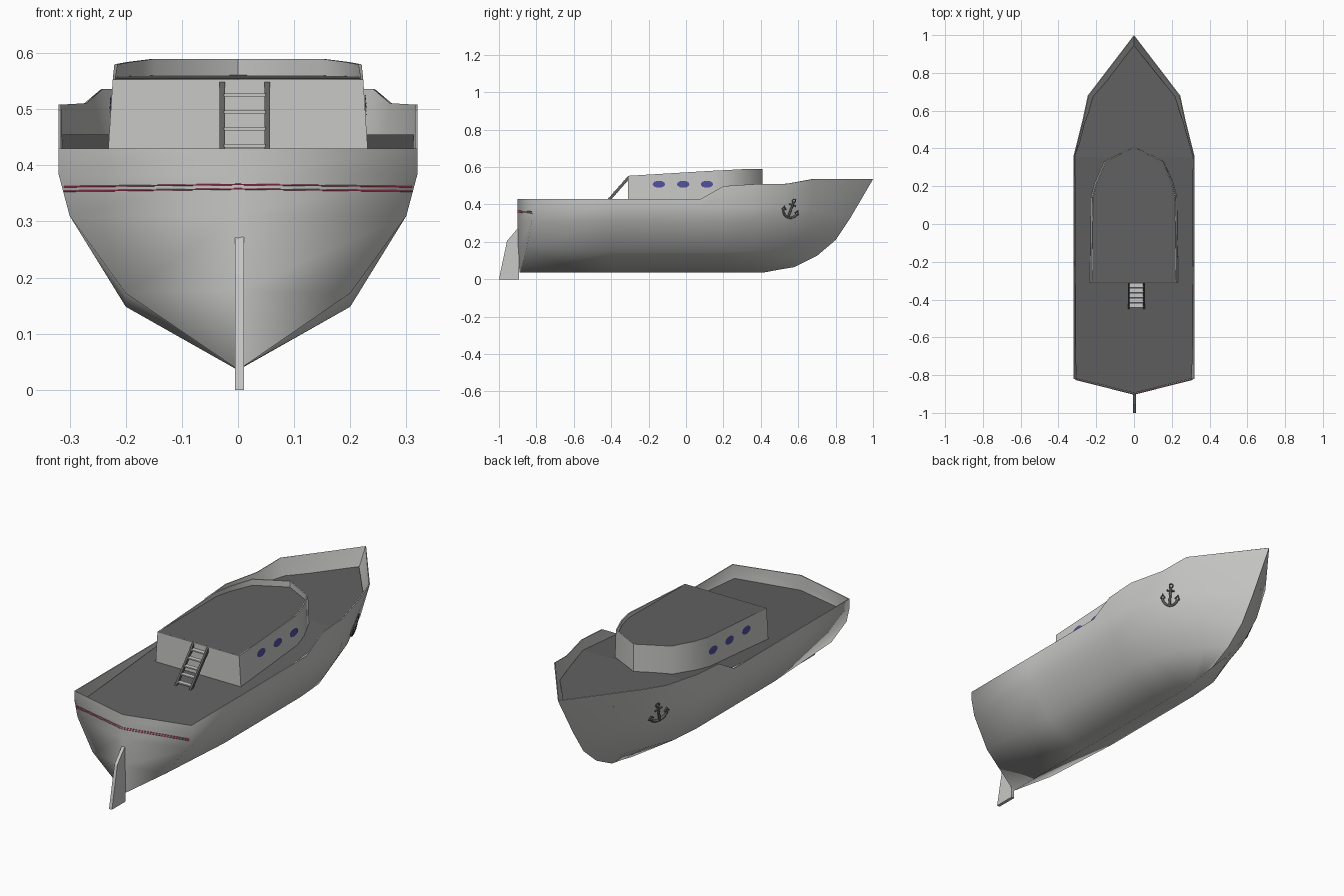
import bpy, bmesh, math
from mathutils import Vector
from mathutils.bvhtree import BVHTree

if "Cube" in bpy.data.objects:
    bpy.data.objects.remove(bpy.data.objects["Cube"])


def material(name, rgb):
    m = bpy.data.materials.new(name)
    m.diffuse_color = (*rgb, 1)
    m.use_nodes = True
    m.node_tree.nodes["Principled BSDF"].inputs["Base Color"].default_value = m.diffuse_color
    return m


LIGHT = material("light_grey", (0.58, 0.58, 0.57))
DARK = material("dark_grey", (0.12, 0.12, 0.12))
BLUE = material("window_blue", (0.08, 0.08, 0.33))
PINK = material("trim_pink", (0.6, 0.06, 0.14))


def add(name, verts, faces, mat, recalc=False):
    bm = bmesh.new()
    vs = [bm.verts.new(v) for v in verts]
    for f in faces:
        bm.faces.new([vs[i] for i in f])
    bmesh.ops.remove_doubles(bm, verts=bm.verts, dist=1e-4)
    if recalc:
        bmesh.ops.recalc_face_normals(bm, faces=bm.faces)
    me = bpy.data.meshes.new(name)
    bm.to_mesh(me)
    tree = BVHTree.FromBMesh(bm)
    bm.free()
    me.materials.append(mat)
    ob = bpy.data.objects.new(name, me)
    bpy.context.collection.objects.link(ob)
    return ob, tree


def thicken_smooth(ob, thickness, angle):
    bpy.ops.object.select_all(action='DESELECT')
    ob.select_set(True)
    bpy.context.view_layer.objects.active = ob
    mod = ob.modifiers.new("shell", 'SOLIDIFY')
    mod.thickness, mod.offset = thickness, -1
    bpy.ops.object.modifier_apply(modifier=mod.name)
    bpy.ops.object.shade_smooth_by_angle(angle=math.radians(angle))


def prism(name, yz, x0, x1, mat):
    n = len(yz)
    verts = [(x, y, z) for x in (x0, x1) for y, z in yz]
    faces = [list(range(n)), list(range(n, 2 * n))]
    faces += [[i, (i + 1) % n, n + (i + 1) % n, n + i] for i in range(n)]
    return add(name, verts, faces, mat, True)[0]


def tube(name, pts, r, mat):
    cu = bpy.data.curves.new(name, 'CURVE')
    cu.dimensions = '3D'
    cu.bevel_depth, cu.bevel_resolution, cu.use_fill_caps = r, 1, True
    sp = cu.splines.new('POLY')
    sp.points.add(len(pts) - 1)
    for p, co in zip(sp.points, pts):
        p.co = (*co, 1)
    cu.materials.append(mat)
    ob = bpy.data.objects.new(name, cu)
    bpy.context.collection.objects.link(ob)
    return ob


def project(tree, side, y, z, off):
    # point on the shell seen from the side, lifted outward
    hit = tree.ray_cast(Vector((side, y, z)), Vector((-side, 0, 0)))[0]
    return (hit.x + side * off, y, z)


def mirrored_outline(half):
    return half + [(-x, y) for x, y in reversed(half) if abs(x) > 1e-6]


# Hull: stations from stern centre to stem, five points each from keel to rail
def section(y, top):
    return [(0, y, .035), (.2, y, .148), (.3, y, .31), (.32, y, .385), (.32, y, top)]


stations = [
    [(0, -.89, .035), (0, -.9, .175), (0, -.902, .31), (0, -.902, .385), (0, -.902, .43)],
    [(0, -.885, .036), (.2, -.85, .172), (.3, -.825, .31), (.32, -.82, .385), (.32, -.82, .43)],
    section(-.4, .43), section(.08, .43), section(.2, .498),
    [(0, .36, .035), (.19, .36, .15), (.292, .36, .31), (.316, .36, .385), (.32, .36, .508)],
    [(0, .42, .037), (.135, .5, .15), (.225, .53, .29), (.257, .53, .385), (.275, .54, .51)],
    [(0, .5, .052), (.07, .61, .14), (.15, .66, .26), (.2, .67, .37), (.245, .68, .535)],
    [(0, .58, .065), (0, .7, .125), (0, .8, .21), (0, .88, .33), (0, 1, .535)],
]
verts, faces = [], []
for s in (1, -1):
    base = len(verts)
    verts += [(s * x, y, z) for st in stations for x, y, z in st]
    for i in range(len(stations) - 1):
        for r in range(4):
            a = base + i * 5 + r
            quad = [a, a + 5, a + 6, a + 1]
            if len({verts[q] for q in quad}) == 4:
                faces.append(quad if s > 0 else quad[::-1])
hull, hull_tree = add("hull", verts, faces, LIGHT)
thicken_smooth(hull, .005, 80)


# Deck: slopes up from the stern, then runs level to the bow
def deck_z(y):
    return min(.455, .357 + .079 * (y + .9))


aft = mirrored_outline([(0, -.895), (.308, -.818), (.314, .355)])
bow = mirrored_outline([(.314, .355), (.262, .535), (.217, .675), (0, .945)])
bow = [(-.314, .355)] + [p for p in bow if p != (-.314, .355)]
pts = [(x, y, deck_z(y)) for x, y in aft + bow]
add("deck", pts, [list(range(len(aft))), list(range(len(aft), len(pts)))], DARK)

# Thin trim lines across the stern
for z in (.356, .364):
    tube("stern_trim", [(-.31, -.824, z - .002), (0, -.9025, z + .002), (.31, -.824, z - .002)],
         .0015, PINK)

# Cabin walls: leaning inward, the rim rising toward the bow
half = [(.235, -.31), (.232, .14), (.21, .22), (.16, .33), (0, .41)]
rims = {-.31: .553, .14: .58, .22: .584, .33: .59, .41: .59}
ring = mirrored_outline(half)
n = len(ring)
verts = [(x, y, .37) for x, y in ring] + [(x * .95, y, rims[y]) for x, y in ring]
cabin, cabin_tree = add("cabin_walls", verts,
                        [[i, (i + 1) % n, n + (i + 1) % n, n + i] for i in range(n)], LIGHT)
thicken_smooth(cabin, .006, 45)

# Cabin roof, set inside the rim at the front
add("cabin_roof", [(x * .94, y * .99, .5535 + .01 * (y + .31)) for x, y in ring],
    [list(range(n))], DARK)

# Oval portholes, three on each side
for s in (1, -1):
    for cy in (-.145, -.015, .112):
        oval = [project(cabin_tree, s, cy + .033 * math.cos(a), .508 + .019 * math.sin(a), .003)
                for a in (s * math.tau * k / 14 for k in range(14))]
        add("porthole", oval, [list(range(14))], BLUE)

# Ladder: two slanted rails with flat treads
for x in (-.033, .047):
    prism("ladder_rail", [(-.452, .39), (-.437, .385), (-.3, .54), (-.312, .549)], x, x + .01, DARK)
for k in range(5):
    z = .405 + .03 * k
    y = -.43 + .0265 * k
    prism("ladder_tread", [(y - .011, z - .003), (y + .011, z - .003),
                           (y + .011, z + .003), (y - .011, z + .003)], -.025, .049, LIGHT)

# Rudder
prism("rudder", [(-1, 0), (-.892, 0), (-.892, .25), (-.9, .272), (-.957, .205)], -.005, .011, LIGHT)

# Anchors lying on the hull, one each side, tilted
tilt = math.radians(-20)


def anchor_line(side, pts, r):
    out = []
    for u, v in pts:
        y = .56 + u * math.cos(tilt) - v * math.sin(tilt)
        z = .37 + u * math.sin(tilt) + v * math.cos(tilt)
        out.append(project(hull_tree, side, y, z, .005))
    tube("anchor", out, r, DARK)


for s in (1, -1):
    anchor_line(s, [(0, .045), (0, 0), (0, -.042)], .006)
    anchor_line(s, [(-.018, .028), (.018, .028)], .004)
    anchor_line(s, [(.038 * math.sin(a), -.004 - .038 * math.cos(a))
                    for a in (math.radians(d) for d in range(-80, 81, 20))], .006)
    for e in (1, -1):
        anchor_line(s, [(e * .026, -.008), (e * .038, .008), (e * .046, -.012)], .004)
    anchor_line(s, [(.009 * math.sin(k * math.tau / 8), .052 + .009 * math.cos(k * math.tau / 8))
                    for k in range(9)], .003)
